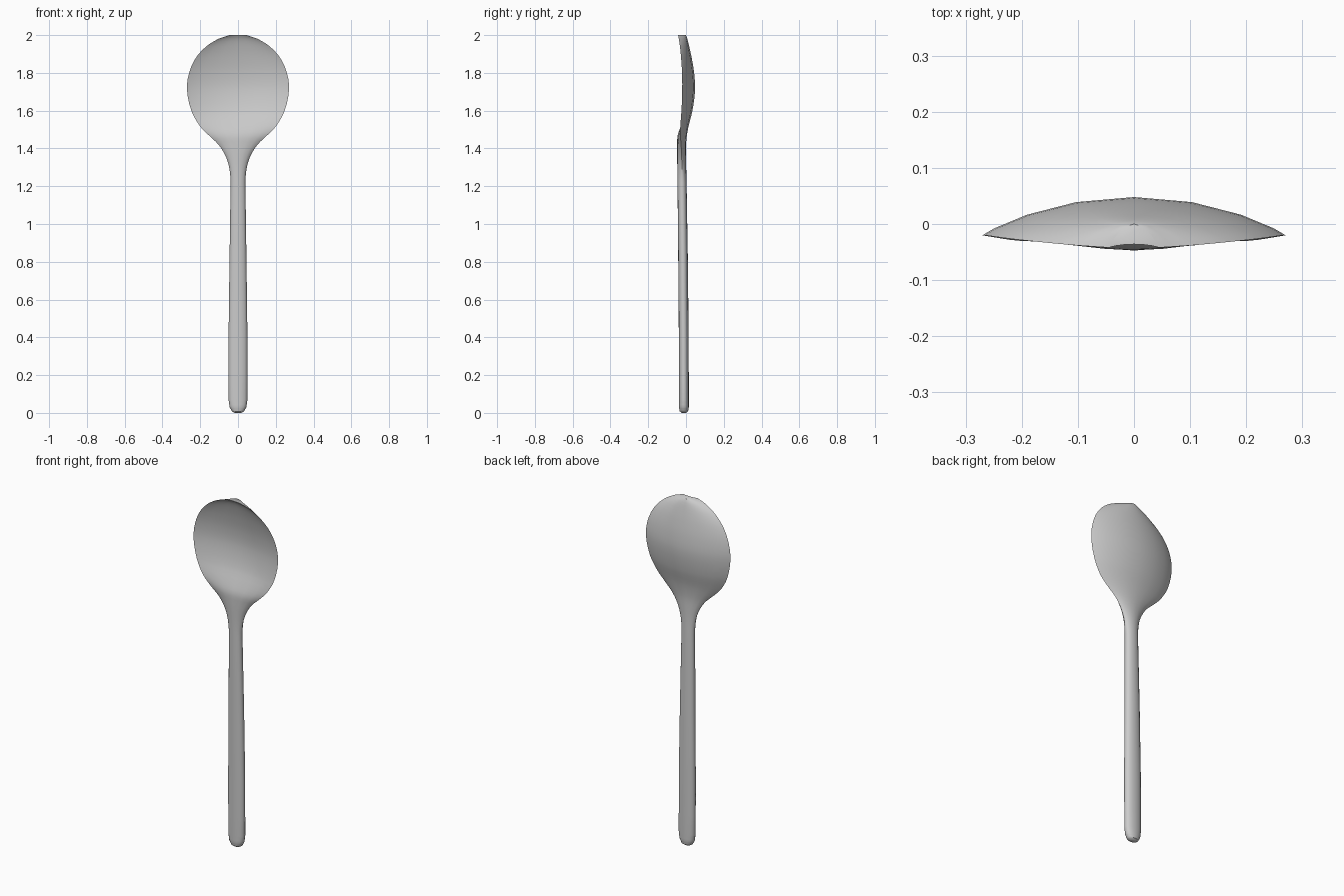
import bpy, bmesh, math

if "Cube" in bpy.data.objects:
    bpy.data.objects.remove(bpy.data.objects["Cube"])

# Stations up the spoon: z, half width, side edge y, front centre y, back centre y
HANDLE = [
    (0.0, 0.018, -0.011, -0.022, 0.000),
    (0.008, 0.032, -0.011, -0.033, 0.011),
    (0.03, 0.044, -0.011, -0.037, 0.015),
    (0.07, 0.050, -0.011, -0.037, 0.015),
    (0.40, 0.050, -0.012, -0.038, 0.014),
    (0.80, 0.045, -0.015, -0.041, 0.010),
    (1.22, 0.039, -0.021, -0.045, 0.003),
    (1.30, 0.047, -0.022, -0.046, 0.001),
    (1.36, 0.066, -0.023, -0.047, 0.000),
    (1.42, 0.103, -0.026, -0.047, 0.000),
]
BOWL = [
    (1.47, 0.155, -0.030, -0.044, 0.005),
    (1.52, 0.203, -0.030, -0.026, 0.014),
    (1.60, 0.247, -0.024, 0.006, 0.034),
    (1.71, 0.270, -0.020, 0.025, 0.048),
    (1.80, 0.259, -0.021, 0.021, 0.043),
    (1.88, 0.223, -0.026, 0.006, 0.030),
    (1.94, 0.168, -0.032, -0.010, 0.017),
    (1.98, 0.104, -0.038, -0.024, 0.007),
    (2.0, 0.045, -0.042, -0.036, 0.000),
]
SIDES = 16


def section(bm, row):
    """One closed ring: lens shaped in the bowl, rounded in the handle."""
    z, w, edge, front, back = row
    t = min(max((z - 1.22) / 0.28, 0), 1)
    power = 0.85 + 0.95 * t
    ring = []
    for i in range(SIDES):
        a = 2 * math.pi * i / SIDES
        c = math.cos(a)
        depth = (back if c > 0 else front) - edge
        ring.append(bm.verts.new((w * math.sin(a), edge + depth * abs(c) ** power, z)))
    return ring


def refine(rows, steps=3):
    """Smooth curve through the stations, tangents scaled to uneven spacing."""
    def slope(i, k):
        a, b = rows[max(i - 1, 0)], rows[min(i + 1, len(rows) - 1)]
        return (b[k] - a[k]) / (b[0] - a[0])
    out = []
    for i in range(len(rows) - 1):
        p, q = rows[i], rows[i + 1]
        h = q[0] - p[0]
        for s in range(steps):
            t = s / steps
            vals = [p[0] + h * t]
            for k in range(1, 5):
                if p[0] < 1.22:      # straight handle
                    vals.append(p[k] + (q[k] - p[k]) * t)
                else:
                    vals.append((2*t**3 - 3*t**2 + 1) * p[k] + (t**3 - 2*t**2 + t) * h * slope(i, k)
                                + (3*t**2 - 2*t**3) * q[k] + (t**3 - t**2) * h * slope(i + 1, k))
            out.append(tuple(vals))
    return out + [rows[-1]]


# Spoon: loft through all sections
bm = bmesh.new()
rings = [section(bm, r) for r in refine(HANDLE + BOWL)]
for a, b in zip(rings, rings[1:]):
    for i in range(SIDES):
        j = (i + 1) % SIDES
        bm.faces.new((a[i], a[j], b[j], b[i]))
bm.faces.new(rings[0])
bm.faces.new(rings[-1])
bmesh.ops.recalc_face_normals(bm, faces=bm.faces)
mesh = bpy.data.meshes.new("spoon")
bm.to_mesh(mesh)
bm.free()
spoon = bpy.data.objects.new("spoon", mesh)
bpy.context.collection.objects.link(spoon)

# Plain grey metal
mat = bpy.data.materials.new("light grey")
mat.diffuse_color = (0.6, 0.6, 0.6, 1)
mat.use_nodes = True
mat.node_tree.nodes["Principled BSDF"].inputs["Base Color"].default_value = mat.diffuse_color
mesh.materials.append(mat)

bpy.context.view_layer.objects.active = spoon
spoon.select_set(True)
bpy.ops.object.shade_smooth_by_angle(angle=math.radians(40))
